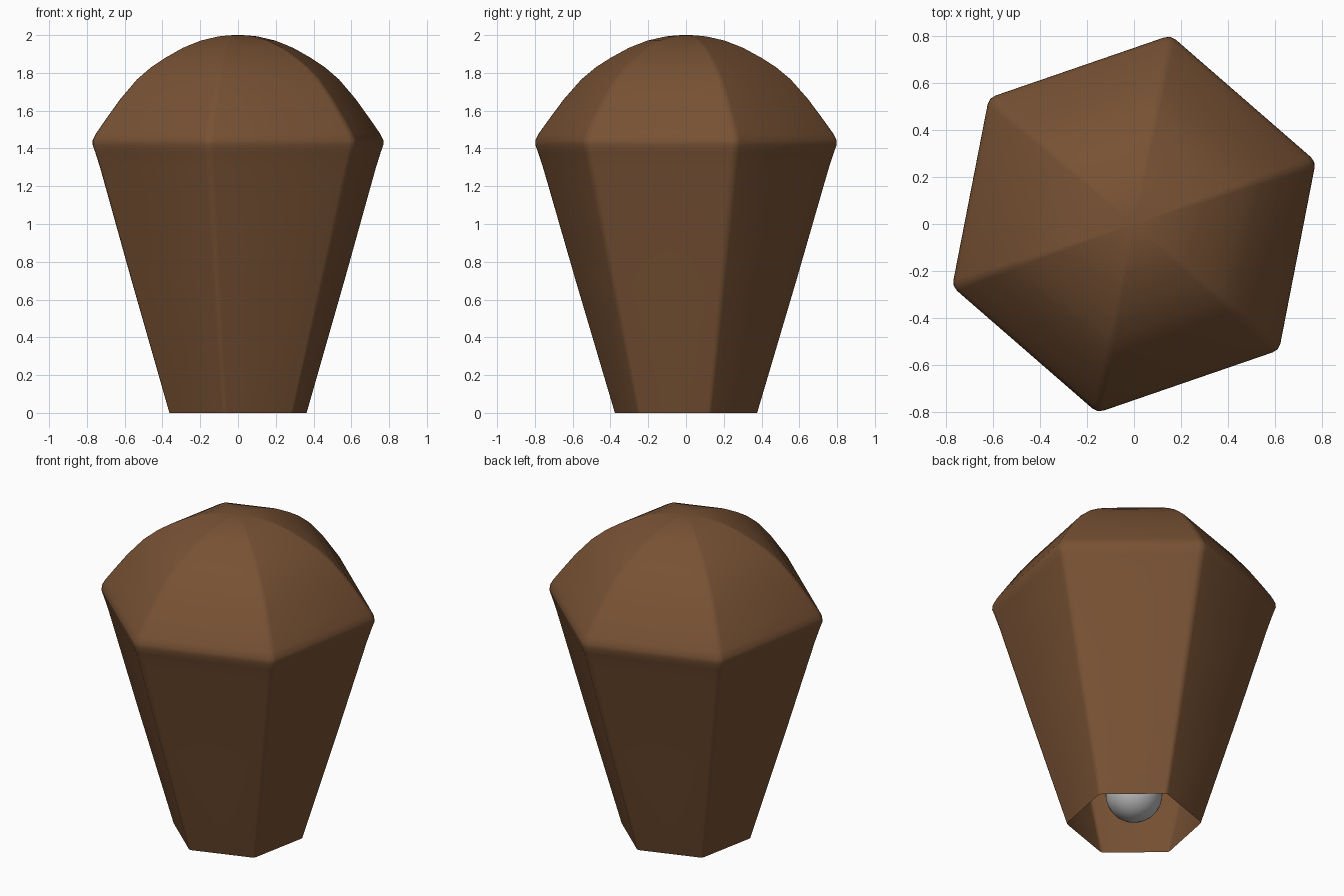
import bpy, bmesh, math

if "Cube" in bpy.data.objects:
    bpy.data.objects.remove(bpy.data.objects["Cube"])


def material(name, rgb):
    m = bpy.data.materials.new(name)
    m.diffuse_color = (*rgb, 1)
    m.use_nodes = True
    m.node_tree.nodes["Principled BSDF"].inputs["Base Color"].default_value = m.diffuse_color
    return m


brown = material("warm brown", (0.185, 0.083, 0.034))
grey = material("light grey", (0.5, 0.5, 0.5))

SIDES, TURN, SOFT = 6, math.radians(19), 0.035


def section(r):
    """Hexagon with slightly softened corners: three points per corner."""
    pts = []
    corner = [(r * math.cos(TURN + math.tau * k / SIDES),
               r * math.sin(TURN + math.tau * k / SIDES)) for k in range(SIDES)]
    for k, c in enumerate(corner):
        a, b = corner[k - 1], corner[(k + 1) % SIDES]
        p = [c[i] + (a[i] - c[i]) * SOFT for i in (0, 1)]
        q = [c[i] + (b[i] - c[i]) * SOFT for i in (0, 1)]
        mid = [(p[i] + q[i]) / 4 + c[i] / 2 for i in (0, 1)]
        pts += [p, mid, q]
    return pts


# Shade: open-bottomed hexagonal shell, corner radius against height
profile = [(0.387, 0), (0.60, 0.70), (0.775, 1.29), (0.805, 1.38), (0.82, 1.42),
           (0.819, 1.445), (0.80, 1.48), (0.745, 1.555), (0.665, 1.66),
           (0.57, 1.765), (0.49, 1.83), (0.41, 1.88), (0.31, 1.933),
           (0.21, 1.971), (0.11, 1.993), (0.05, 1.999)]
bm = bmesh.new()
rings = [[bm.verts.new((x, y, z)) for x, y in section(r)] for r, z in profile]
n = len(rings[0])
for lo, hi in zip(rings, rings[1:]):
    for i in range(n):
        j = (i + 1) % n
        bm.faces.new((lo[i], lo[j], hi[j], hi[i]))
apex = bm.verts.new((0, 0, 2))
for i in range(n):
    bm.faces.new((rings[-1][i], rings[-1][(i + 1) % n], apex))
for f in bm.faces:
    f.smooth = True
mesh = bpy.data.meshes.new("lamp_shade")
bm.to_mesh(mesh)
bm.free()
mesh.materials.append(brown)
shade = bpy.data.objects.new("lamp_shade", mesh)
bpy.context.collection.objects.link(shade)

# Bulb hanging inside the opening
bpy.ops.mesh.primitive_uv_sphere_add(segments=32, ring_count=16, radius=0.163,
                                     location=(0, 0, 0.19))
bulb = bpy.context.object
bulb.name = "bulb"
bulb.data.materials.append(grey)
bpy.ops.object.shade_smooth()
